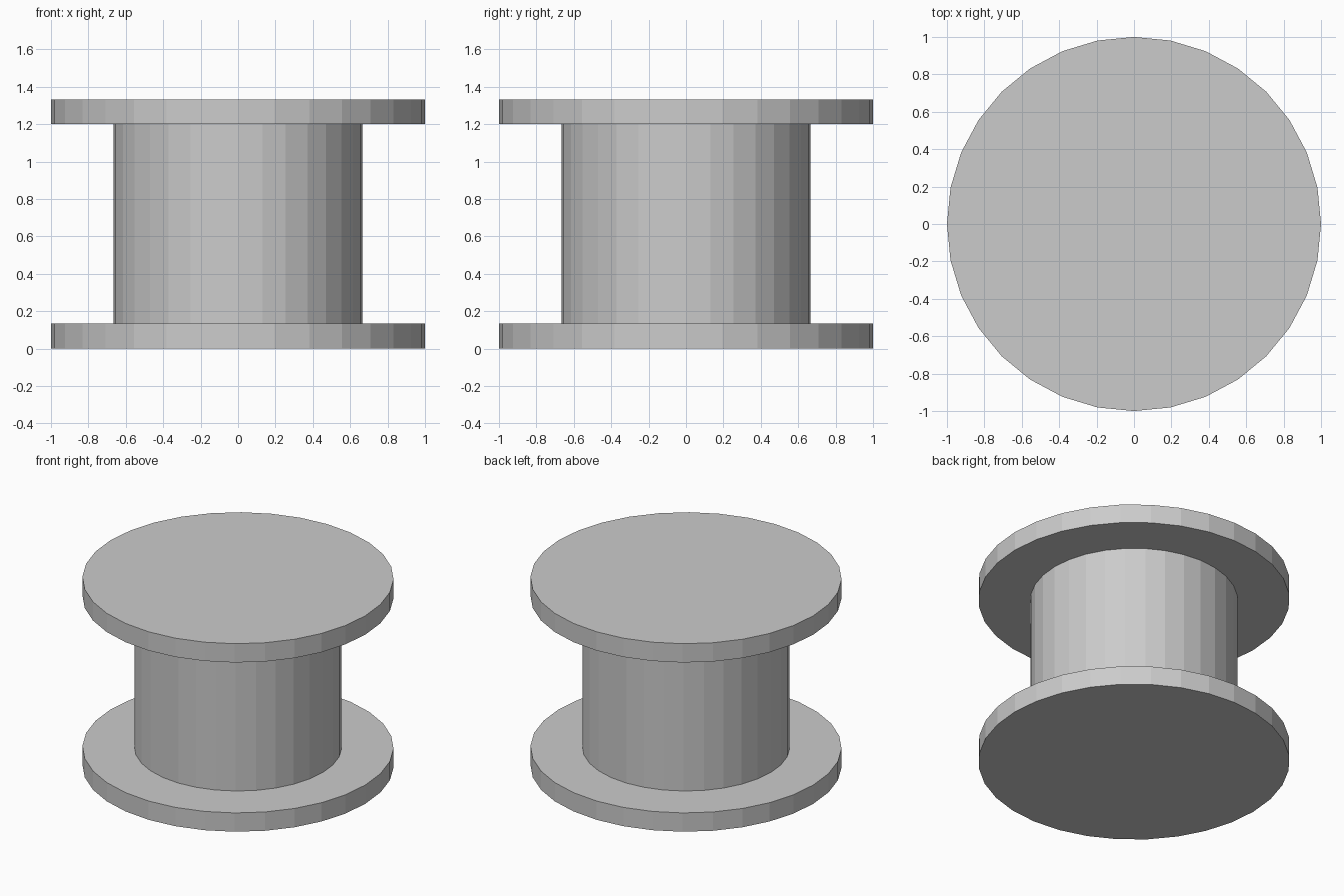
import bpy

if "Cube" in bpy.data.objects:
    bpy.data.objects.remove(bpy.data.objects["Cube"])

SIDES = 32
HEIGHT = 1.3333
FLANGE = 0.1333


def disc(name, radius, z_bottom, z_top):
    bpy.ops.mesh.primitive_cylinder_add(
        vertices=SIDES, radius=radius, depth=z_top - z_bottom,
        location=(0, 0, (z_bottom + z_top) / 2))
    bpy.context.object.name = name


# Two wide end flanges
disc("bottom_flange", 1.0, 0, FLANGE)
disc("top_flange", 1.0, HEIGHT - FLANGE, HEIGHT)

# Narrower core between the flanges
disc("core", 0.6667, FLANGE, HEIGHT - FLANGE)
